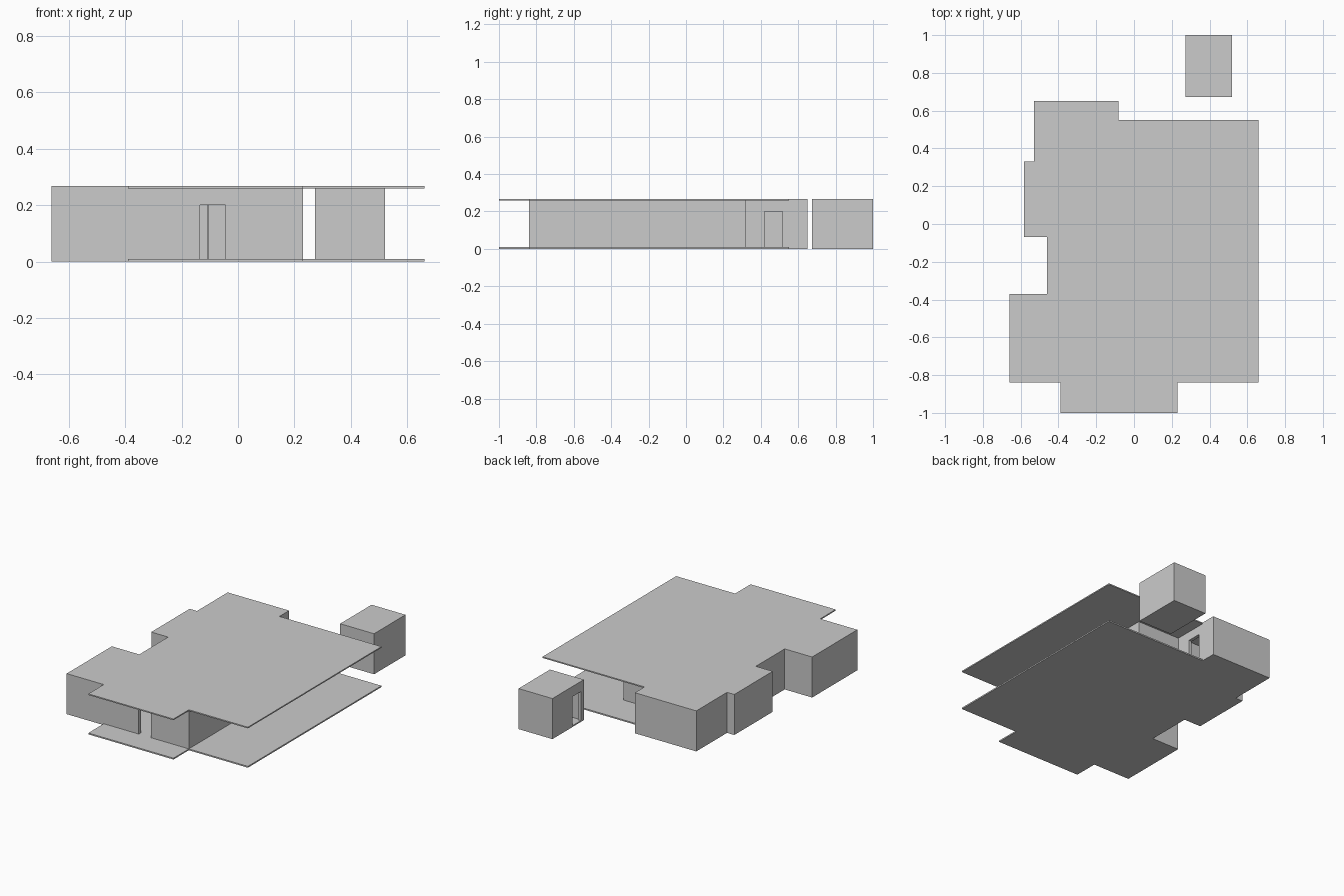
import bpy, bmesh
from mathutils import Vector

if "Cube" in bpy.data.objects:
    bpy.data.objects.remove(bpy.data.objects["Cube"])

SLAB, EAVE, TOP, THICK, DOOR = 0.009, 0.259, 0.267, 0.022, 0.2


def finish(name, bm):
    bmesh.ops.recalc_face_normals(bm, faces=bm.faces)
    mesh = bpy.data.meshes.new(name)
    bm.to_mesh(mesh)
    bm.free()
    ob = bpy.data.objects.new(name, mesh)
    bpy.context.collection.objects.link(ob)
    return ob


def slab(name, outline, z0, z1):
    """Flat plate with the given plan outline."""
    bm = bmesh.new()
    face = bm.faces.new([bm.verts.new((x, y, z0)) for x, y in outline])
    ext = bmesh.ops.extrude_face_region(bm, geom=[face])
    verts = [g for g in ext["geom"] if isinstance(g, bmesh.types.BMVert)]
    bmesh.ops.translate(bm, verts=verts, vec=(0, 0, z1 - z0))
    return finish(name, bm)


def box(name, x0, x1, y0, y1, z0, z1):
    return slab(name, [(x0, y0), (x1, y0), (x1, y1), (x0, y1)], z0, z1)


def wall_ring(name, outline, z0, z1):
    """Closed wall of constant thickness inside a counter-clockwise outline."""
    pts = [Vector(p) for p in outline]
    n = len(pts)
    inner = []
    for i, p in enumerate(pts):
        a = (p - pts[i - 1]).normalized()
        b = (pts[(i + 1) % n] - p).normalized()
        inner.append(p + THICK * Vector((-a.y - b.y, a.x + b.x)))
    bm = bmesh.new()
    loops = [[bm.verts.new((p.x, p.y, z)) for p in ring]
             for ring, z in ((pts, z0), (pts, z1), (inner, z1), (inner, z0))]
    for k in range(4):
        a, b = loops[k], loops[(k + 1) % 4]
        for i in range(n):
            j = (i + 1) % n
            bm.faces.new((a[i], a[j], b[j], b[i]))
    return finish(name, bm)


def cut_door(wall, x0, x1, y0, y1):
    """Cut a doorway and remove the cutter."""
    cutter = box("door_cutter", x0, x1, y0, y1, SLAB - 0.0005, DOOR)
    mod = wall.modifiers.new("door", "BOOLEAN")
    mod.operation, mod.solver, mod.object = "DIFFERENCE", "EXACT", cutter
    deps = bpy.context.evaluated_depsgraph_get()
    mesh = bpy.data.meshes.new_from_object(wall.evaluated_get(deps))
    wall.modifiers.clear()
    wall.data = mesh
    bpy.data.objects.remove(cutter)


# Left side of the plan, shared by slabs and walls (back to front)
left_side = [(-0.53, 0.65), (-0.53, 0.33), (-0.583, 0.33), (-0.583, -0.07),
             (-0.46, -0.07), (-0.46, -0.37), (-0.66, -0.37), (-0.66, -0.84)]

# Floor and roof slabs, covering house and open verandas
plan = left_side + [(-0.39, -0.84), (-0.39, -1), (0.23, -1), (0.23, -0.84),
                    (0.66, -0.84), (0.66, 0.55), (-0.083, 0.55), (-0.083, 0.65)]
slab("house_floor", plan, 0, SLAB)
slab("house_roof", plan, EAVE, TOP)

# Outer house walls with front and side doorways
walls = wall_ring("house_walls", left_side + [(0.23, -0.84), (0.23, 0.32),
                  (-0.083, 0.32), (-0.083, 0.65)], SLAB, EAVE)
cut_door(walls, -0.135, -0.045, -0.9, -0.8)
cut_door(walls, -0.12, -0.05, 0.42, 0.515)

# Inner partitions, leaving passages between rooms
for name, x0, x1, y0, y1 in [
        ("front_room_partition", -0.46, -0.13, -0.37, -0.348),
        ("hall_partition", -0.13, -0.108, -0.37, 0.2),
        ("back_room_partition", -0.54, -0.17, 0.308, 0.33)]:
    box(name, x0, x1, y0, y1, SLAB, EAVE)

# Detached outbuilding with a doorway on its left side
sx0, sx1, sy0, sy1 = 0.273, 0.52, 0.673, 1.0
box("outbuilding_floor", sx0, sx1, sy0, sy1, 0, SLAB)
box("outbuilding_roof", sx0, sx1, sy0, sy1, EAVE, TOP)
shed = wall_ring("outbuilding_walls",
                 [(sx0, sy0), (sx1, sy0), (sx1, sy1), (sx0, sy1)], SLAB, EAVE)
cut_door(shed, sx0 - 0.05, sx0 + 0.05, 0.705, 0.79)
